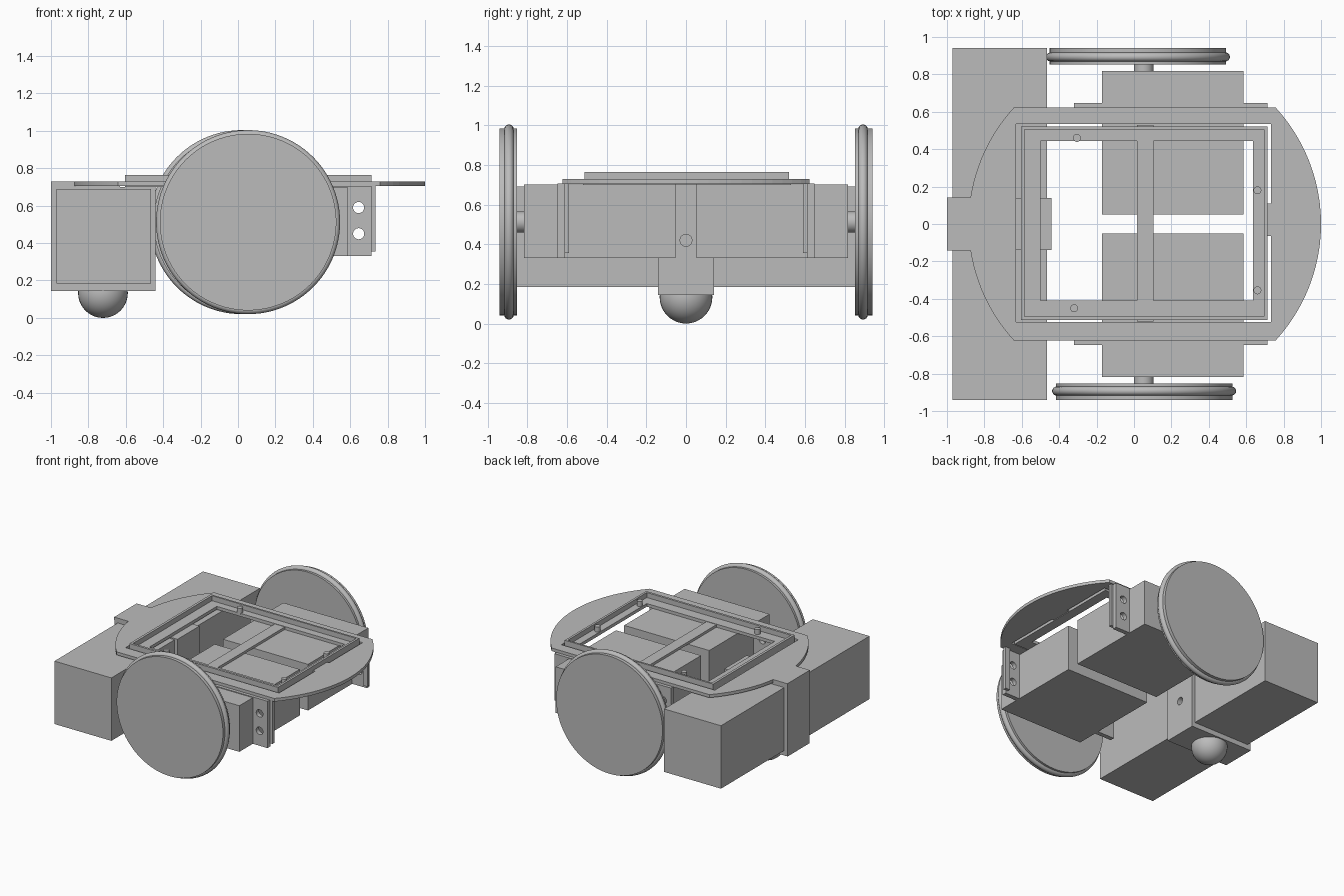
import bpy, bmesh, math
from mathutils import Matrix

cube = bpy.data.objects.get("Cube")
if cube:
    bpy.data.objects.remove(cube)

grey = bpy.data.materials.new("plain_grey")
grey.use_nodes = True
COLOUR = (0.5, 0.5, 0.5, 1)
grey.diffuse_color = COLOUR
grey.node_tree.nodes["Principled BSDF"].inputs["Base Color"].default_value = COLOUR


def finish(name, bm, smooth=False):
    bmesh.ops.recalc_face_normals(bm, faces=bm.faces)
    mesh = bpy.data.meshes.new(name)
    bm.to_mesh(mesh)
    bm.free()
    mesh.materials.append(grey)
    ob = bpy.data.objects.new(name, mesh)
    bpy.context.collection.objects.link(ob)
    if smooth:
        bpy.ops.object.select_all(action='DESELECT')
        ob.select_set(True)
        bpy.context.view_layer.objects.active = ob
        bpy.ops.object.shade_smooth_by_angle(angle=math.radians(35))
    return ob


def box(name, x, y, z):
    bm = bmesh.new()
    size = [b - a for a, b in (x, y, z)]
    mid = [(a + b) / 2 for a, b in (x, y, z)]
    bmesh.ops.create_cube(bm, size=1, matrix=Matrix.Translation(mid) @ Matrix.Diagonal((*size, 1)))
    return finish(name, bm)


def cylinder(name, centre, radius, depth, axis='Z', segments=32):
    turn = {'X': Matrix.Rotation(math.pi / 2, 4, 'Y'),
            'Y': Matrix.Rotation(math.pi / 2, 4, 'X'), 'Z': Matrix()}[axis]
    bm = bmesh.new()
    bmesh.ops.create_cone(bm, cap_ends=True, segments=segments, radius1=radius, radius2=radius,
                          depth=depth, matrix=Matrix.Translation(centre) @ turn)
    return finish(name, bm, True)


def prism(name, outline, z0, z1):
    bm = bmesh.new()
    face = bm.faces.new([bm.verts.new((x, y, z0)) for x, y in outline])
    made = bmesh.ops.extrude_face_region(bm, geom=[face])["geom"]
    bmesh.ops.translate(bm, vec=(0, 0, z1 - z0), verts=[v for v in made if isinstance(v, bmesh.types.BMVert)])
    return finish(name, bm)


def cut(ob, cutter):
    mod = ob.modifiers.new("cut", 'BOOLEAN')
    mod.operation = 'DIFFERENCE'
    mod.solver = 'EXACT'
    mod.object = cutter
    cutter.hide_render = True
    cutter.hide_viewport = True
    cutter.display_type = 'WIRE'


def ring(name, outer, inner, z0, z1):
    """Rectangular frame; outer and inner are (x0, x1, y0, y1)."""
    bm = bmesh.new()
    loops = []
    for x0, x1, y0, y1 in (outer, inner):
        for z in (z0, z1):
            loops.append([bm.verts.new((x, y, z)) for x, y in ((x0, y0), (x1, y0), (x1, y1), (x0, y1))])
    for a, b in ((0, 1), (1, 3), (3, 2), (2, 0)):
        for i in range(4):
            j = (i + 1) % 4
            bm.faces.new((loops[a][i], loops[a][j], loops[b][j], loops[b][i]))
    return finish(name, bm)


# Top plate: flat sides, curved ends, square tail and a large opening
def arc(cx, y_from, y_to, side, radius=0.92, steps=24):
    a0, a1 = math.asin(y_from / radius), math.asin(y_to / radius)
    angles = [a0 + (a1 - a0) * i / steps for i in range(steps + 1)]
    return [(cx + side * radius * math.cos(a), radius * math.sin(a)) for a in angles]


outline = arc(0.08, -0.622, 0.622, 1)
outline += arc(0.035, 0.622, 0.143, -1) + [(-1, 0.143), (-1, -0.143)]
outline += arc(0.035, -0.143, -0.622, -1)
plate = prism("top_plate", outline, 0.705, 0.73)
cut(plate, box("plate_opening_cutter", (-0.63, 0.732), (-0.525, 0.535), (0.6, 0.9)))
box("plate_tab", (0.705, 0.735), (-0.065, 0.11), (0.705, 0.73))

# Board tray: raised rim, inner ledge, cross bar and pegs
ring("tray_rim", (-0.605, 0.713, -0.513, 0.52), (-0.585, 0.695, -0.495, 0.505), 0.70, 0.765)
ledge = ring("tray_ledge", (-0.59, 0.70, -0.50, 0.51), (-0.50, 0.635, -0.41, 0.445), 0.70, 0.725)
box("tray_cross_bar", (0.015, 0.105), (-0.52, 0.53), (0.702, 0.722))
for i, (x, y) in enumerate(((-0.305, 0.46), (0.66, 0.18), (0.66, -0.355), (-0.32, -0.45))):
    cylinder(f"tray_peg_{i + 1}", (x, y, 0.74), 0.021, 0.05, segments=20)

# Caster housing with a bolt hole, and the ball under it
housing = box("caster_housing", (-1, -0.44), (-0.14, 0.14), (0.145, 0.70))
cut(housing, cylinder("bolt_hole_cutter", (-0.44, 0, 0.42), 0.03, 0.2, 'X'))
box("housing_top", (-1, -0.63), (-0.14, 0.14), (0.69, 0.73))
bm = bmesh.new()
bmesh.ops.create_uvsphere(bm, u_segments=32, v_segments=20, radius=0.133,
                          matrix=Matrix.Translation((-0.722, 0, 0.133)))
finish("caster_ball", bm, True)

# Mirrored side parts: rear blocks, motors, brackets, axles and wheels
for side, label, wheel_x in ((-1, "front", 0.054), (1, "back", 0.021)):
    def span(a, b):
        return tuple(sorted((side * a, side * b)))

    box(f"{label}_rear_block", (-0.97, -0.465), span(0.135, 0.942), (0.185, 0.69))
    box(f"{label}_motor_block", (-0.17, 0.585), span(0.052, 0.818), (0.33, 0.70))
    bracket = box(f"{label}_bracket", (-0.32, 0.715), span(0.612, 0.648), (0.33, 0.706))
    rail = box(f"{label}_bracket_rail", (0.695, 0.735), span(0.59, 0.614), (0.355, 0.706))
    for x in (-0.25, 0.645):
        for z in (0.45, 0.59):
            cut(bracket, cylinder(f"{label}_screw_hole_cutter", (x, side * 0.63, z), 0.03, 0.2, 'Y', 20))
    cylinder(f"{label}_axle", (0.052, side * 0.83, 0.512), 0.053, 0.08, 'Y')

    # Wheel: disc with a rounded tyre around its rim
    centre = (wheel_x, side * 0.897, 0.512)
    cylinder(f"{label}_wheel_disc", centre, 0.472, 0.09, 'Y', 96)
    bpy.ops.mesh.primitive_torus_add(location=(wheel_x, side * 0.893, 0.512), rotation=(math.pi / 2, 0, 0),
                                     major_segments=96, minor_segments=16,
                                     major_radius=0.468, minor_radius=0.024)
    tyre = bpy.context.object
    tyre.name = f"{label}_tyre"
    tyre.data.materials.append(grey)
    bpy.ops.object.shade_smooth_by_angle(angle=math.radians(35))
